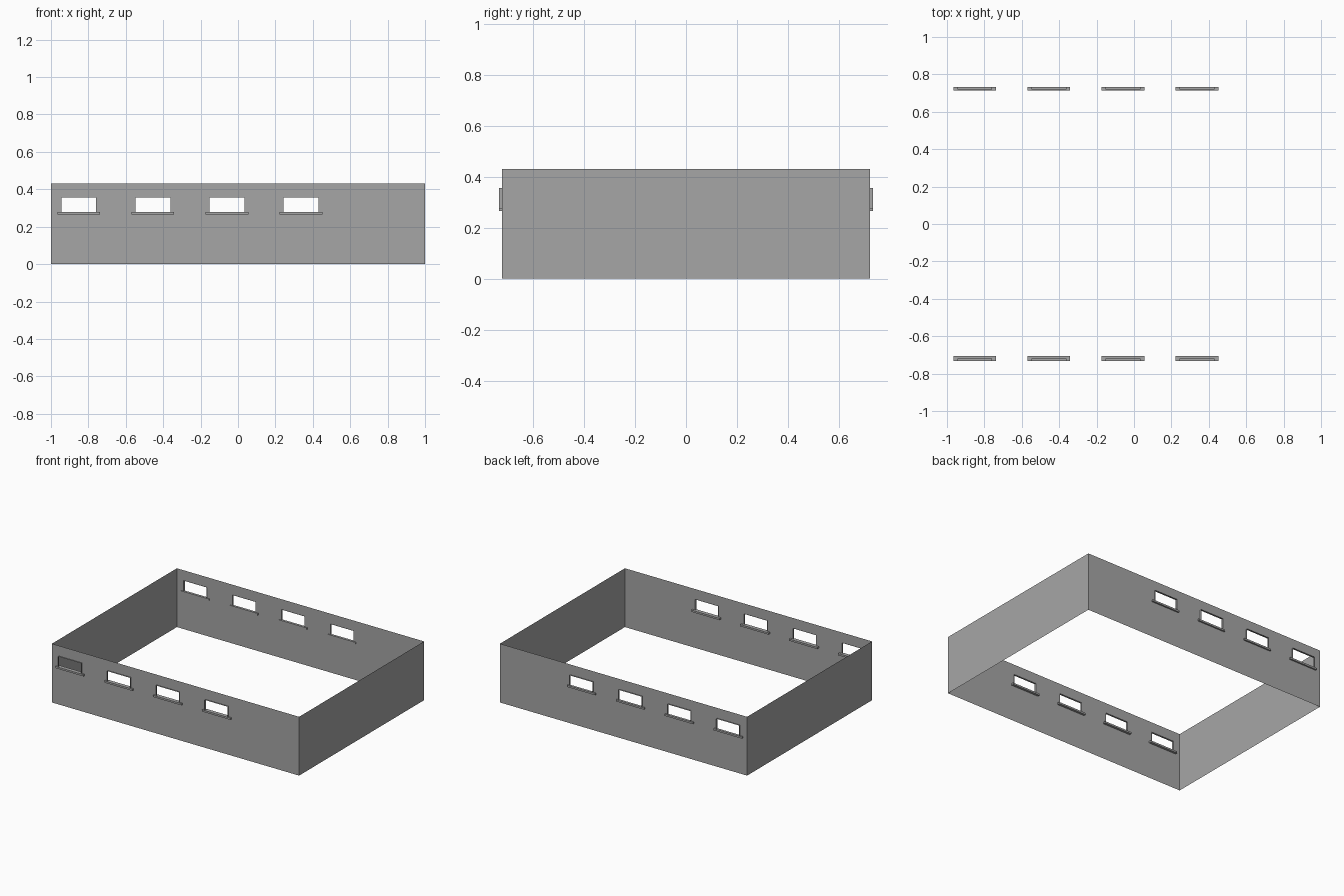
import bpy, bmesh

if "Cube" in bpy.data.objects:
    bpy.data.objects.remove(bpy.data.objects["Cube"])

HX, HY, H = 1.0, 0.722, 0.43           # half length, half width, wall height
WIN_W, Z0, Z1 = 0.186, 0.278, 0.355    # window opening
CENTRES = [-0.851 + 0.396 * i for i in range(4)]
OUT = 0.733                            # outer reach of the sills and frames

grey = bpy.data.materials.new("wall grey")
grey.diffuse_color = (0.38, 0.38, 0.38, 1)
grey.use_nodes = True
grey.node_tree.nodes["Principled BSDF"].inputs["Base Color"].default_value = grey.diffuse_color


def finish(name, bm):
    bmesh.ops.remove_doubles(bm, verts=bm.verts, dist=1e-5)
    me = bpy.data.meshes.new(name)
    bm.to_mesh(me)
    bm.free()
    me.materials.append(grey)
    ob = bpy.data.objects.new(name, me)
    bpy.context.collection.objects.link(ob)
    return ob


def quad(bm, *pts):
    bm.faces.new([bm.verts.new(p) for p in pts])


def box(bm, x0, x1, y0, y1, z0, z1):
    res = bmesh.ops.create_cube(bm, size=1)
    for v in res["verts"]:
        v.co = (x1 if v.co.x > 0 else x0, y1 if v.co.y > 0 else y0, z1 if v.co.z > 0 else z0)


# Long sheet walls with window openings
xs = [-HX] + [c + s * WIN_W / 2 for c in CENTRES for s in (-1, 1)] + [HX]
zs = [0, Z0, Z1, H]
for side, name in ((-1, "front"), (1, "back")):
    bm = bmesh.new()
    for i in range(len(xs) - 1):
        for j in range(3):
            if i % 2 == 1 and j == 1:
                continue
            a, b = (xs[i], xs[i + 1]) if side < 0 else (xs[i + 1], xs[i])
            y = side * HY
            quad(bm, (a, y, zs[j]), (b, y, zs[j]), (b, y, zs[j + 1]), (a, y, zs[j + 1]))
    finish(name + "_wall", bm)

    # Window liners and sills
    inner = 0.705 if side < 0 else 0.715
    y0, y1 = sorted((side * inner, side * OUT))
    f0, f1 = sorted((side * 0.72, side * OUT))
    liners, sills = bmesh.new(), bmesh.new()
    for c in CENTRES:
        l, r = c - WIN_W / 2, c + WIN_W / 2
        quad(liners, (l, f0, Z0), (l, f1, Z0), (l, f1, Z1), (l, f0, Z1))
        quad(liners, (r, f1, Z0), (r, f0, Z0), (r, f0, Z1), (r, f1, Z1))
        quad(liners, (l, f0, Z1), (l, f1, Z1), (r, f1, Z1), (r, f0, Z1))
        box(sills, c - 0.114, c + 0.114, y0, y1, 0.265, Z0)
    finish(name + "_window_liners", liners)
    finish(name + "_window_sills", sills)

# Plain end walls
for side, name in ((-1, "left_wall"), (1, "right_wall")):
    bm = bmesh.new()
    x, a = side * HX, side * HY
    quad(bm, (x, -a, 0), (x, a, 0), (x, a, H), (x, -a, H))
    finish(name, bm)
